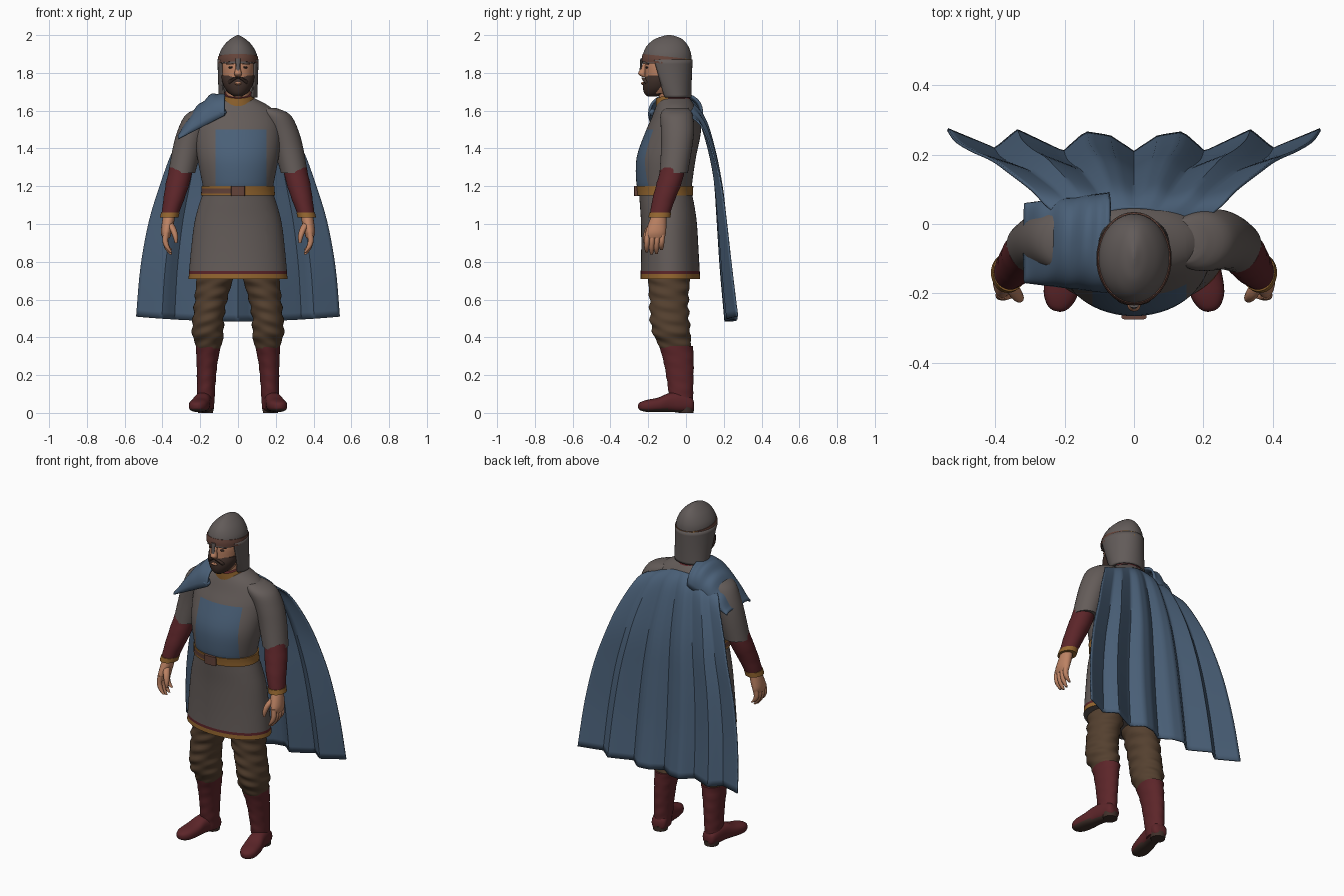
import bpy, bmesh, math
from mathutils import Matrix, Vector

if "Cube" in bpy.data.objects:
    bpy.data.objects.remove(bpy.data.objects["Cube"], do_unlink=True)


def material(name, code):
    srgb = [int(code[i:i + 2], 16) / 255 for i in (0, 2, 4)]
    colour = [c / 12.92 if c < 0.04 else ((c + 0.055) / 1.055) ** 2.4 for c in srgb] + [1]
    m = bpy.data.materials.new(name)
    m.use_nodes = True
    m.diffuse_color = colour
    m.node_tree.nodes["Principled BSDF"].inputs["Base Color"].default_value = colour
    return m


GREY = material("tunic grey", "645C59")
STEEL = material("helmet grey", "625B59")
BLUE = material("cape blue", "4A6078")
RED = material("burgundy leather", "5C2529")
BROWN = material("trouser brown", "54402F")
GOLD = material("gold trim", "94662F")
SKIN = material("skin", "BC8263")
HAIR = material("dark hair", "40302A")
STRAP = material("strap brown", "65443A")

parts = []


def spline(rows, steps):
    """Smooth curve through the rows of numbers."""
    out = []
    for i in range(len(rows) - 1):
        a, b = rows[max(i - 1, 0)], rows[i]
        c, d = rows[i + 1], rows[min(i + 2, len(rows) - 1)]
        for k in range(steps):
            t = k / steps
            out.append([q + 0.5 * t * (r - p + t * (2 * p - 5 * q + 4 * r - s + t * (3 * (q - r) + s - p)))
                        for p, q, r, s in zip(a, b, c, d)])
    return out + [list(rows[-1])]


def finish(name, bm, mats, cuts=(), rule=None, thick=0):
    for co, no, clear in cuts:
        bmesh.ops.bisect_plane(bm, geom=bm.verts[:] + bm.edges[:] + bm.faces[:],
                               plane_co=co, plane_no=no, clear_inner=clear)
    bmesh.ops.recalc_face_normals(bm, faces=bm.faces[:])
    bm.normal_update()
    if rule:
        for f in bm.faces:
            f.material_index = rule(f.calc_center_median(), f.normal)
    mesh = bpy.data.meshes.new(name)
    bm.to_mesh(mesh)
    bm.free()
    for m in mats:
        mesh.materials.append(m)
    obj = bpy.data.objects.new(name, mesh)
    bpy.context.collection.objects.link(obj)
    if thick:
        mod = obj.modifiers.new("thickness", "SOLIDIFY")
        mod.thickness, mod.offset = thick, 0
    parts.append(obj)
    return obj


def loft(name, rows, mats, sides=32, steps=4, matrix=None, cap=True, wrinkle=0, flip=1, square=1.0, **kw):
    """Tube through elliptical rings given as x, y, z, x radius, y radius."""
    bm = bmesh.new()
    rings = []
    for x, y, z, rx, ry in spline(rows, steps):
        ring = []
        for k in range(sides):
            a = math.tau * k / sides
            w = 1 + wrinkle * math.sin(z * 95 + 2.2 * math.sin(a + 1)) * math.sin(a * 2 + z * 9)
            c, s = (math.copysign(abs(f(a)) ** square, f(a)) for f in (math.cos, math.sin))
            p = Vector((x + rx * w * c, y + ry * w * s, z))
            p = matrix @ p if matrix else p
            ring.append(bm.verts.new((p.x * flip, p.y, p.z)))
        rings.append(ring)
    for r, q in zip(rings, rings[1:]):
        for k in range(sides):
            n = (k + 1) % sides
            bm.faces.new((r[k], r[n], q[n], q[k]))
    if cap:
        bm.faces.new(rings[0][::-1])
        bm.faces.new(rings[-1])
    return finish(name, bm, mats, **kw)


def sheet(name, point, nu, nv, mat, thick):
    bm = bmesh.new()
    g = [[bm.verts.new(point(i / nu, j / nv)) for i in range(nu + 1)] for j in range(nv + 1)]
    for j in range(nv):
        for i in range(nu):
            bm.faces.new((g[j][i], g[j][i + 1], g[j + 1][i + 1], g[j + 1][i]))
    return finish(name, bm, [mat], thick=thick)


def lookup(rows, t):
    """Straight interpolation in a table of pairs."""
    for (a, p), (b, q) in zip(rows, rows[1:]):
        if t <= b:
            return p + (q - p) * (t - a) / (b - a)
    return rows[-1][1]


# Tunic with hem trim and chest panel
def tunic_rule(c, n):
    if c.z < 0.75 and abs(n.z) < 0.9:
        return 1 if c.z < 0.735 else 2
    return 3 if 1.19 < c.z < 1.5 and -0.12 < c.x < 0.152 and c.y < -0.1 else 0


X, Z = Vector((1, 0, 0)), Vector((0, 0, 1))
tunic_cuts = [(Z * h, Z, False) for h in (0.735, 0.75, 1.5)] + [(X * h, X, False) for h in (-0.12, 0.152)]
loft("tunic", [(0, -.083, .71, .262, .158), (0, -.085, .85, .25, .152), (0, -.09, 1.0, .232, .148),
               (0, -.1, 1.1, .207, .144), (0, -.11, 1.17, .185, .14), (0, -.115, 1.22, .19, .148),
               (0, -.105, 1.35, .215, .157), (0, -.07, 1.48, .228, .148), (0, -.055, 1.56, .215, .128),
               (0, -.055, 1.62, .17, .105), (0, -.06, 1.665, .09, .08)],
     [GREY, GOLD, RED, BLUE], sides=64, cuts=tunic_cuts, rule=tunic_rule)

# Belt and buckle
loft("belt", [(0, -.11, 1.15, .197, .148), (0, -.112, 1.175, .194, .149), (0, -.113, 1.2, .194, .152)],
     [GOLD, STRAP], sides=48, rule=lambda c, n: 1 if 1.162 < c.z < 1.188 and c.x < -0.03 else 0)
loft("buckle", [(0, -.262, 1.148, .036, .012), (0, -.264, 1.202, .036, .012)], [STRAP], square=.4, steps=1)

# Collar and neck
tilt = Matrix.Translation((0, -.075, 1.66)) @ Matrix.Rotation(0.3, 4, "X")
loft("collar", [(0, 0, -.03, .105, .095), (0, 0, .0, .09, .088), (0, 0, .03, .078, .08)], [RED, GOLD],
     matrix=tilt, rule=lambda c, n: 1 if c.y < -0.09 else 0)
loft("neck", [(0, -.07, 1.6, .065, .065), (0, -.085, 1.74, .062, .065)], [SKIN], steps=1)

# Head
loft("head", [(0, -.135, 1.69, .05, .06), (0, -.13, 1.73, .074, .083), (0, -.125, 1.79, .083, .093),
              (0, -.12, 1.85, .085, .096), (0, -.11, 1.92, .07, .08)], [SKIN])
loft("beard", [(0, -.178, 1.676, .022, .026), (0, -.165, 1.69, .045, .055), (0, -.15, 1.72, .07, .078),
               (0, -.14, 1.755, .084, .086), (0, -.13, 1.785, .088, .084)], [HAIR])
loft("nose", [(0, -.21, 1.86, .012, .012), (0, -.225, 1.82, .014, .017), (0, -.233, 1.795, .02, .02),
              (0, -.22, 1.777, .012, .01)], [SKIN], sides=12)
loft("lip", [(0, -.226, 1.737, .012, .006), (0, -.229, 1.744, .02, .009), (0, -.228, 1.752, .012, .006)],
     [SKIN], sides=12)
for s, side in ((1, "left"), (-1, "right")):
    loft(side + "_moustache", [(.045, -.195, 1.735, .008, .012), (.035, -.212, 1.758, .016, .016),
                               (.01, -.224, 1.775, .014, .012)], [HAIR], sides=12, flip=s)
    loft(side + "_eye", [(.035, -.202, 1.823, .01, .007), (.035, -.206, 1.829, .016, .008),
                         (.035, -.204, 1.835, .01, .007)], [HAIR], sides=12, flip=s)
    loft(side + "_brow", [(.038, -.204, 1.845, .026, .01), (.038, -.205, 1.857, .024, .01)],
         [HAIR], sides=12, steps=1, flip=s)

# Helmet
loft("helmet_dome", [(0, -.1, 1.85, .104, .13), (0, -.1, 1.9, .099, .127), (0, -.098, 1.945, .075, .108),
                     (0, -.093, 1.978, .042, .074), (0, -.09, 1.994, .016, .035), (0, -.09, 2.0, .004, .01)],
     [STEEL], sides=40)
loft("helmet_neck_guard", [(0, -.055, 1.67, .097, .078), (0, -.075, 1.75, .1, .1), (0, -.1, 1.87, .104, .13)],
     [STEEL], sides=40, cap=False, thick=.01, cuts=[(Vector((0, -.165, 1.86)), Vector((0, .19, .055)), True)])
loft("helmet_band", [(0, 0, -.02, .107, .134), (0, 0, 0, .108, .135), (0, 0, .02, .105, .132)], [STRAP, GOLD],
     matrix=Matrix.Translation((0, -.1, 1.866)) @ Matrix.Rotation(-.11, 4, "X"),
     rule=lambda c, n: 1 if c.y > -0.01 else 0)
loft("nose_guard", [(0, -.24, 1.805, .008, .006), (0, -.236, 1.875, .014, .006)], [STEEL], sides=12, steps=1)

# Arms, hands and legs
for s, side in ((1, "left_"), (-1, "right_")):
    loft(side + "sleeve", [(.14, -.05, 1.615, .06, .06), (.19, -.05, 1.58, .085, .085), (.235, -.045, 1.5, .083, .088),
                           (.268, -.05, 1.4, .078, .082), (.298, -.065, 1.27, .071, .075)], [GREY], flip=s)
    loft(side + "forearm", [(.3, -.068, 1.3, .062, .064), (.318, -.088, 1.22, .063, .066),
                            (.34, -.118, 1.13, .055, .06), (.362, -.14, 1.045, .044, .052)], [RED],
         flip=s, wrinkle=.02)
    loft(side + "cuff", [(.358, -.136, 1.062, .049, .058), (.364, -.141, 1.035, .049, .058)], [GOLD],
         flip=s, steps=1)
    loft(side + "palm", [(.364, -.142, 1.05, .032, .038), (.372, -.152, 1.0, .032, .048),
                         (.38, -.16, .955, .028, .054), (.38, -.163, .925, .02, .05)], [SKIN], sides=20, flip=s)
    for k in range(4):
        y, low = -.202 + .026 * k, (.85, .838, .842, .862)[k]
        loft(side + "finger_%d" % (k + 1), [(.38, y, .955, .016, .015), (.385, y - .004, .91, .015, .014),
                                            (.374, y - .006, (low + .9) / 2, .013, .013),
                                            (.355, y - .006, low, .007, .007)], [SKIN], sides=12, flip=s)
    loft(side + "thumb", [(.365, -.165, 1.01, .018, .02), (.345, -.195, .975, .018, .02),
                          (.332, -.212, .935, .014, .015), (.328, -.217, .9, .007, .007)], [SKIN], sides=12, flip=s)
    loft(side + "trouser", [(.105, -.09, .8, .1, .11), (.125, -.09, .7, .096, .11), (.143, -.09, .6, .086, .103),
                            (.157, -.087, .5, .082, .103), (.16, -.078, .43, .084, .1), (.156, -.064, .375, .074, .09),
                            (.157, -.055, .34, .06, .08)], [BROWN], flip=s, steps=8, wrinkle=.06)
    loft(side + "boot_shaft", [(.157, -.052, .355, .066, .09), (.164, -.038, .26, .055, .078),
                               (.168, -.03, .16, .049, .069), (.17, -.026, .09, .047, .063),
                               (.17, -.02, .02, .042, .056)], [RED], flip=s, steps=6, wrinkle=.025)
    turn = Matrix.Translation((.172, 0, 0)) @ Matrix.Rotation(.2, 4, "Z") @ Matrix.Rotation(math.pi / 2, 4, "X")
    loft(side + "foot", [(0, .04, -.04, .02, .02), (0, .045, -.025, .042, .04), (0, .055, .03, .046, .053),
                         (0, .055, .09, .046, .05), (0, .043, .15, .052, .038), (0, .037, .21, .048, .032),
                         (0, .035, .245, .03, .022), (0, .035, .257, .01, .01)], [RED, HAIR],
         sides=24, matrix=turn, flip=s, square=.8, rule=lambda c, n: 1 if n.z < -.6 and c.z < .03 else 0)
    loft(side + "heel", [(.172, 0, 0, .04, .04), (.172, 0, .03, .043, .043)], [HAIR], steps=1, flip=s)

# Cape: height, half width and depth of each row, with folds that deepen towards the hem
cape_rows = spline([(1.63, .17, .045), (1.58, .25, .085), (1.5, .295, .115), (1.35, .36, .15), (1.2, .41, .173),
                    (1.0, .47, .19), (.75, .515, .21), (.485, .538, .237)], 5)
folds = [(0, -.03), (.13, .016), (.26, .027), (.38, -.03), (.626, .033), (.745, -.021), (1, .036)]


def cape_point(u, v):
    u = 2 * u - 1
    z, w, y = cape_rows[round(v * (len(cape_rows) - 1))]
    y += v ** .8 * lookup(folds, abs(u)) - (1 - v) ** 2 * .06 * u * u
    return u * w, y, z + (.025 * v - .06 * (1 - v) ** 4) * u * u


sheet("cape", cape_point, 64, len(cape_rows) - 1, BLUE, .008)

# Gathered cape cloth over the right shoulder
tops = spline([(1.675,), (1.67,), (1.625,), (1.555,), (1.46,)], 6)


def drape_point(u, v):
    top = tops[round(u * 24)][0]
    low = 1.575 - .125 * u
    a = math.pi * v
    ripple = .006 * math.sin(u * 22 + v * 3) * math.sin(a)
    deep = .135 - .03 * u
    return (-.07 - .245 * u, -.05 - deep * math.cos(a) ** 1 - (.01 if v < .5 else 0) * (1 - v) + ripple,
            low + (max(top - low, .01) + .012) * math.sin(a) ** .7 + ripple)


sheet("shoulder_drape", drape_point, 24, 24, BLUE, .012)
loft("drape_knot", [(-.085, -.18, 1.575, .014, .012), (-.085, -.182, 1.592, .024, .018),
                    (-.085, -.175, 1.61, .014, .012)], [BLUE], sides=16)

# Smooth shading with sharp creases kept
bpy.ops.object.select_all(action="DESELECT")
for o in parts:
    o.select_set(True)
bpy.context.view_layer.objects.active = parts[0]
bpy.ops.object.shade_smooth_by_angle(angle=math.radians(45))
